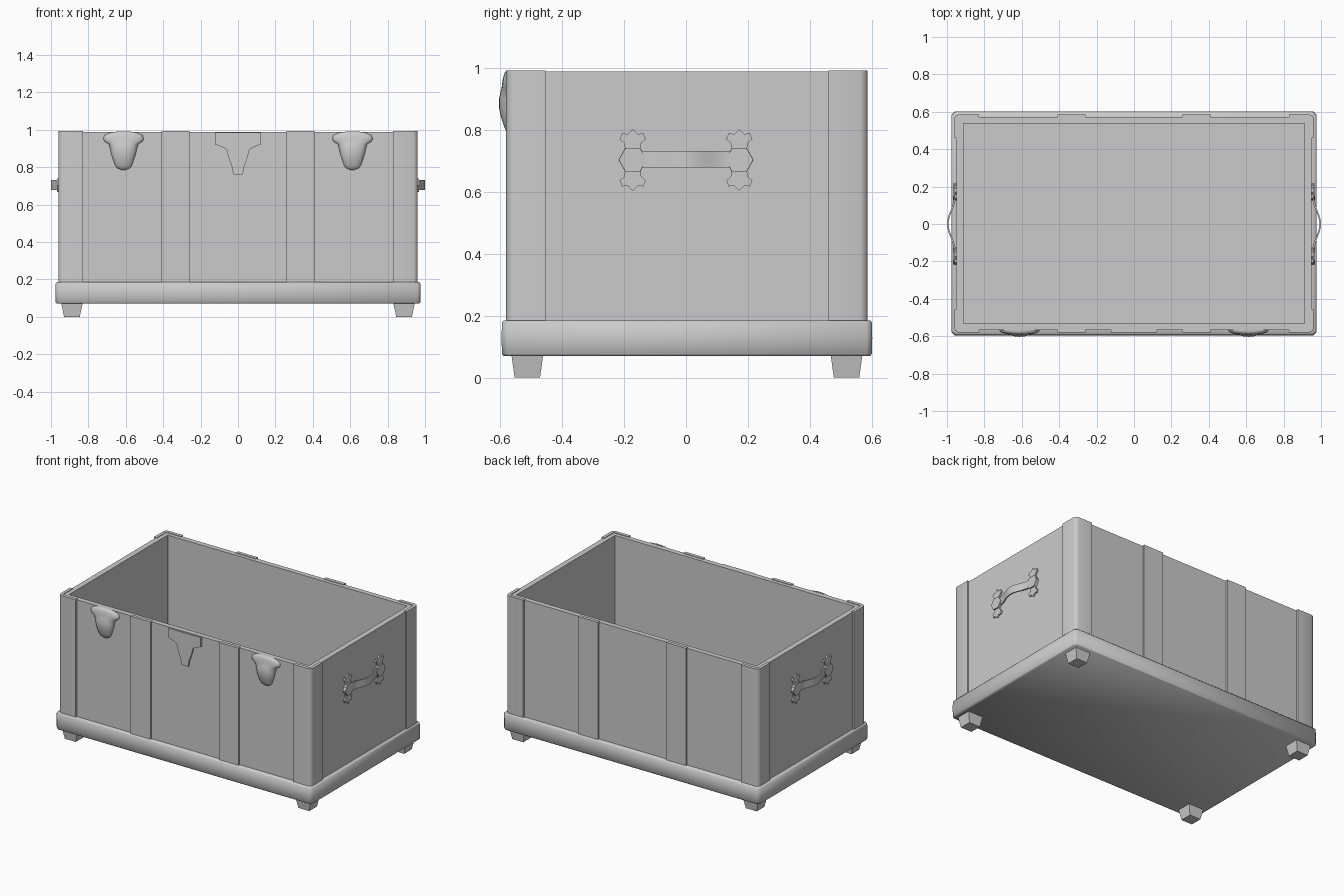
import bpy, bmesh, math

if "Cube" in bpy.data.objects:
    bpy.data.objects.remove(bpy.data.objects["Cube"])

OY = 0.003          # whole chest sits slightly behind the origin


def make(name, rings, closed=True, cap=True, angle=40):
    """Loft a list of point rings into one mesh object."""
    bm = bmesh.new()
    vs = [[bm.verts.new((x, y + OY, z)) for x, y, z in r] for r in rings]
    n = len(vs[0])
    for a, b in zip(vs, vs[1:]):
        for i in range(n if closed else n - 1):
            j = (i + 1) % n
            bm.faces.new((a[i], a[j], b[j], b[i]))
    if cap:
        bm.faces.new(vs[0])
        bm.faces.new(vs[-1])
    bmesh.ops.recalc_face_normals(bm, faces=bm.faces[:])
    me = bpy.data.meshes.new(name)
    bm.to_mesh(me)
    bm.free()
    me.shade_smooth()
    me.set_sharp_from_angle(angle=math.radians(angle))
    ob = bpy.data.objects.new(name, me)
    bpy.context.collection.objects.link(ob)
    return ob


def rect(hx, hy, c, z):
    """Rectangle with cut corners."""
    q = [(hx, -hy + c), (hx, hy - c), (hx - c, hy), (-hx + c, hy),
         (-hx, hy - c), (-hx, -hy + c), (-hx + c, -hy), (hx - c, -hy)]
    return [(x, y, z) for x, y in q]


def prism(name, pts, lo, hi, f, angle=40):
    return make(name, [[f(u, v, w) for u, v in pts] for w in (lo, hi)], angle=angle)


def box(name, x0, x1, y0, y1, z0, z1):
    return prism(name, [(x0, y0), (x1, y0), (x1, y1), (x0, y1)], z0, z1,
                 lambda u, v, w: (u, v, w))


# open wooden body with floor
make("body", [rect(.95, .57, .004, .08), rect(.95, .57, .004, .988),
              rect(.912, .535, .001, .988), rect(.912, .535, .001, .12)])

# base moulding, softly shaded at its edges
make("base", [rect(.94, .56, .004, .185), rect(.969, .591, .016, .185),
              rect(.975, .597, .018, .178), rect(.977, .598, .018, .128),
              rect(.975, .597, .018, .077), rect(.969, .591, .016, .07)], angle=50)

# feet and corner guards
for sx in (-1, 1):
    for sy in (-1, 1):
        make("foot", [[(sx * (.888 + i * hx), sy * (.515 + j * hy), z)
                       for i, j in ((-1, -1), (1, -1), (1, 1), (-1, 1))]
                      for hx, hy, z in ((.042, .041, 0), (.057, .051, .072))])
        ox, oy = .961, .583
        guard = [(.828, .56), (.828, oy), (ox - .024, oy), (ox - .007, oy - .007),
                 (ox, oy - .024), (ox, .457), (.94, .457), (.94, .56)]
        prism("corner_guard", guard, .18, .992,
              lambda u, v, w: (sx * u, sy * v, w), angle=50)
        # vertical straps on front and back
        a, b = sorted((sx * .26, sx * .41))
        c, d = sorted((sy * .56, sy * .583))
        box("strap", a, b, c, d, .18, .992)

# lock plate with a tapering tail
half = [(.122, .985), (.122, .922), (.075, .903), (.062, .895),
        (.05, .85), (.032, .80), (.025, .76)]
prism("lock_plate", half + [(-u, v) for u, v in reversed(half)], .56, .582,
      lambda u, v, w: (u, -w, v))

# domed latches: z, half width, depth
rows = [(.99, .035, .014), (.985, .07, .02), (.97, .103, .025), (.95, .109, .028),
        (.935, .10, .03), (.925, .08, .033), (.90, .072, .038), (.87, .066, .038),
        (.84, .056, .032), (.81, .046, .022), (.795, .034, .015), (.785, .012, .006)]
for s in (-1, 1):
    make("latch", [[(s * .612 + w * math.cos(math.pi * k / 12),
                     -.568 - d * math.sin(math.pi * k / 12) ** .8, z)
                    for k in range(13)] for z, w, d in rows], angle=60)

# carrying handles on both ends
petal = [(.046, 0), (.025, .037), (.028, .055), (.042, .066),
         (.034, .086), (.017, .083), (0, .1)]
right = [(u, -v) for u, v in reversed(petal[1:])] + petal
rosette = right + [(-u, v) for u, v in reversed(right[1:-1])]
hexagon = [(.045, 0), (.024, .037), (-.024, .037), (-.045, 0), (-.024, -.037), (.024, -.037)]
for s in (-1, 1):
    side = lambda u, v, w: (s * w, u - OY, v)
    for t in (-1, 1):
        prism("handle_rosette", [(u + t * .172, v + .703) for u, v in rosette],
              .94, .960, side)
        prism("handle_boss", [(u + t * .172, v + .703) for u, v in hexagon],
              .94, .969, side)
    grip = []
    for k in range(17):
        y = -.14 + .28 * k / 16
        x = .964 + .036 * (.5 + .5 * math.cos(math.pi * y / .14))
        grip.append([(s * (x - dx), y - OY, z) for dx, z in
                     ((0, .679), (0, .731), (.009, .731), (.009, .679))])
    make("handle_grip", grip)
